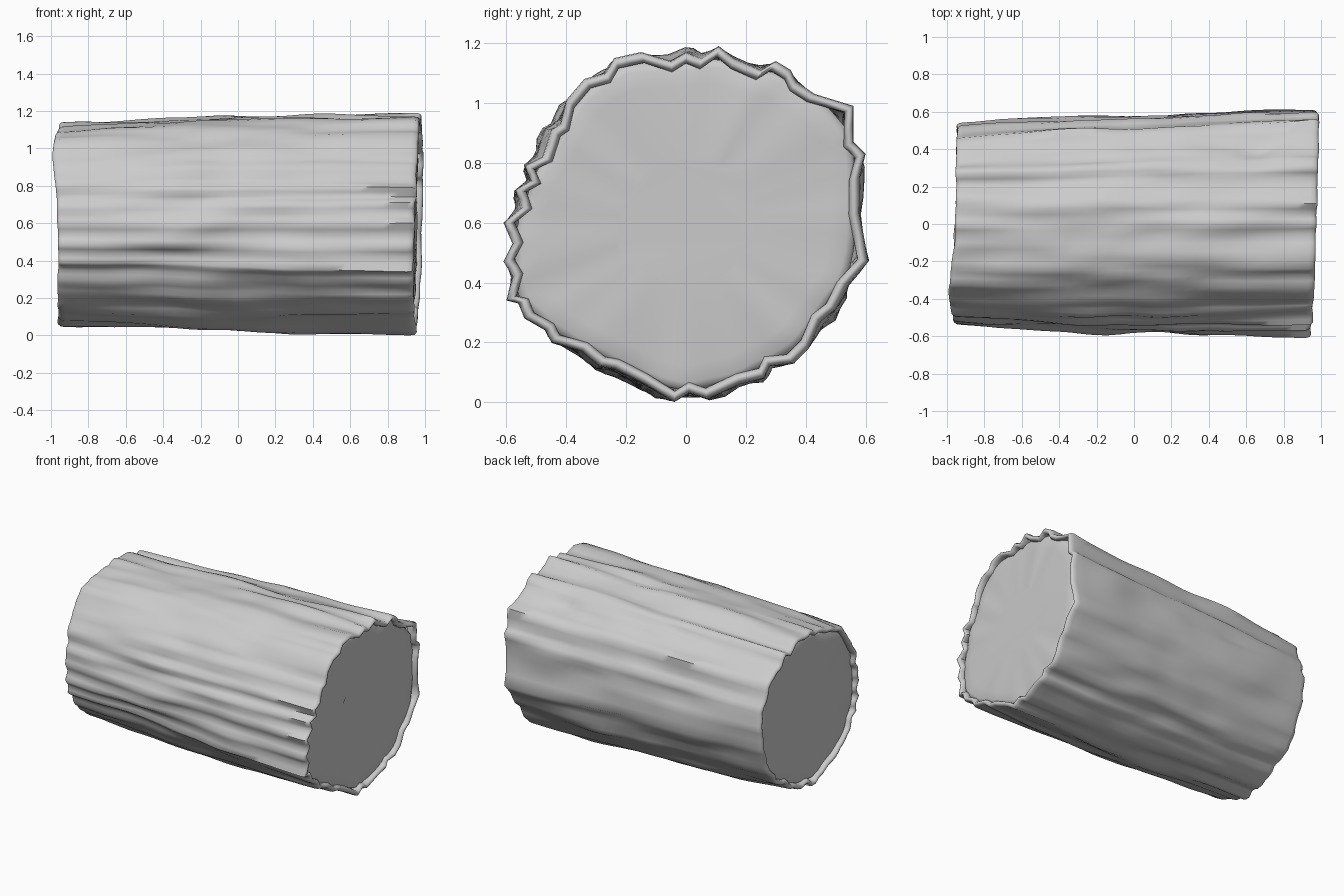
import bpy, bmesh, math
from mathutils import Vector, noise

old = bpy.data.objects.get("Cube")
if old:
    bpy.data.objects.remove(old, do_unlink=True)

# Jagged bark outline of the thick end, (y, z) in hundredths
OUTLINE = [
    (11, 119), (16, 115), (25, 111), (30, 114), (35, 111), (37, 107), (43, 103),
    (56, 99), (56, 87), (60, 83), (58, 75), (58, 63), (61, 47), (54, 39), (50, 31),
    (45, 27), (41, 18), (36, 13), (28, 12), (26, 8), (18, 6), (7, 1), (1, 3),
    (-4, 0), (-14, 6), (-24, 11), (-29, 12), (-35, 17), (-45, 20), (-47, 24),
    (-54, 28), (-56, 33), (-60, 34), (-58, 42), (-61, 47), (-58, 53), (-61, 60),
    (-55, 65), (-57, 71), (-52, 74), (-54, 79), (-48, 82), (-45, 91), (-42, 93),
    (-40, 101), (-34, 108), (-27, 110), (-24, 115), (-15, 117), (-5, 114),
    (0, 117), (5, 115)]
CENTRE = Vector((0, 0.6))
RINGS = 28


def material(name, colour):
    mat = bpy.data.materials.new(name)
    mat.use_nodes = True
    mat.diffuse_color = colour
    mat.node_tree.nodes["Principled BSDF"].inputs["Base Color"].default_value = colour
    return mat


def refine(points):
    """Add a midpoint to every outline edge."""
    result = []
    for i, p in enumerate(points):
        result += [p, (p + points[(i + 1) % len(points)]) / 2]
    return result


def smoothed(points, reach):
    """Running average round a closed outline."""
    n = len(points)
    return [sum((points[(i + k) % n] for k in range(-reach, reach + 1)), Vector((0, 0)))
            / (2 * reach + 1) for i in range(n)]


jagged = refine([Vector(p) / 100 - CENTRE for p in OUTLINE])
soft = smoothed(jagged, 4)
N = len(jagged)


def bump(x, y, z, spot, size):
    """Soft round falloff about a spot."""
    return math.exp(-sum(((a - b) / s) ** 2 for a, b, s in zip((x, y, z), spot, size)))


def end_x(side, p):
    """Uneven saw cut at each end."""
    rough = 0.012 * noise.noise(Vector((p.x * 7, p.y * 7, side * 3)))
    if side > 0:
        return 0.965 + 0.035 * p.x + 0.02 * p.y + rough
    return -0.957 + 0.02 * p.x - 0.028 * bump(0, p.x, p.y, (0, -0.35, 0.38), (1, 0.2, 0.2)) + rough


def section(i, t):
    """Bark point i at fraction t from the thin end to the thick end."""
    x = 2 * t - 1
    d = soft[i].normalized()
    grain = noise.noise(Vector((d.x * 7, d.y * 7, x * 1.1)))
    lumps = noise.noise(Vector((d.x * 3 + 9, d.y * 3, x * 2.5)))
    chips = noise.noise(Vector((d.x * 9, d.y * 9 + 5, x * 4)))
    # the trunk is rounder towards the thin end
    base = soft[i].lerp(d * 0.59, 0.7 * (1 - t ** 3))
    keep = 0.4 + 0.6 * t ** 3
    taper = 0.905 + 0.095 * (1 - (1 - t) ** 1.8)
    p = (base + (jagged[i] - soft[i]) * keep) * taper
    r = (1 - t ** 6) * (0.032 * grain + 0.014 * lumps)
    r += 0.01 * chips * math.sin(math.pi * t)
    # swelling and knot hollow on the back, chipped patch on the front
    r += 0.025 * bump(x, p.x, p.y, (0.7, 0.6, 0.1), (0.18, 0.2, 0.08))
    r -= 0.045 * bump(x, p.x, p.y, (0.68, 0.39, 0.42), (0.08, 0.04, 0.1))
    r -= 0.025 * bump(x, p.x, p.y, (-0.3, -0.5, -0.2), (0.25, 0.2, 0.06))
    return p + d * r


def loft(name, rings, mat, cap=False):
    """Skin closed rings of points into one smooth mesh."""
    bm = bmesh.new()
    rows = [[bm.verts.new(p) for p in ring] for ring in rings]
    for a, b in zip(rows, rows[1:]):
        for i in range(N):
            j = (i + 1) % N
            bm.faces.new((a[i], a[j], b[j], b[i]))
    if cap:
        bm.faces.new(rows[-1])
    bmesh.ops.recalc_face_normals(bm, faces=bm.faces)
    mesh = bpy.data.meshes.new(name)
    bm.to_mesh(mesh)
    bm.free()
    mesh.materials.append(mat)
    obj = bpy.data.objects.new(name, mesh)
    bpy.context.collection.objects.link(obj)
    bpy.ops.object.select_all(action="DESELECT")
    obj.select_set(True)
    bpy.context.view_layer.objects.active = obj
    bpy.ops.object.shade_smooth_by_angle(angle=math.radians(65))
    return obj


def place(x, p):
    return Vector((x, p.x, p.y + CENTRE.y))


def ring_at(side, depth, inset):
    """Ring near one end, pushed in along the log and towards its axis."""
    ring = []
    for i in range(N):
        p = section(i, (side + 1) / 2)
        ring.append(place(end_x(side, p) - side * depth, p - p.normalized() * inset))
    return ring


grey = material("pale grey", (0.6, 0.6, 0.6, 1))

# Bark sleeve with a rounded lip folded inwards at both ends
LIP = [(0.06, 0.038), (0.025, 0.037), (0.01, 0.033), (0.002, 0.026), (0, 0.018),
       (0.004, 0.01), (0.014, 0.003)]
rings = [ring_at(-1, *step) for step in LIP]
for k in range(RINGS + 1):
    t = k / RINGS
    ring = []
    for i in range(N):
        p = section(i, t)
        start, stop = end_x(-1, p) + 0.035, end_x(1, p) - 0.035
        ring.append(place(start + (stop - start) * t, p))
    rings.append(ring)
rings += [ring_at(1, *step) for step in reversed(LIP)]
loft("bark", rings, grey)

# Sawn wood faces, slightly sunk inside the bark and rounded at the edge
EDGE = [(0.05, 1), (0.034, 0.985), (0.027, 0.95), (0.025, 0.85), (0.025, 0.4)]
for side, name in ((-1, "right_sawn_face"), (1, "left_sawn_face")):
    outline = smoothed([section(i, (side + 1) / 2) for i in range(N)], 2)
    outline = [p - p.normalized() * 0.022 for p in outline]
    faces = []
    for depth, size in EDGE:
        faces.append([place(end_x(side, p * size) - side * depth, p * size) for p in outline])
    loft(name, faces, grey, cap=True)
